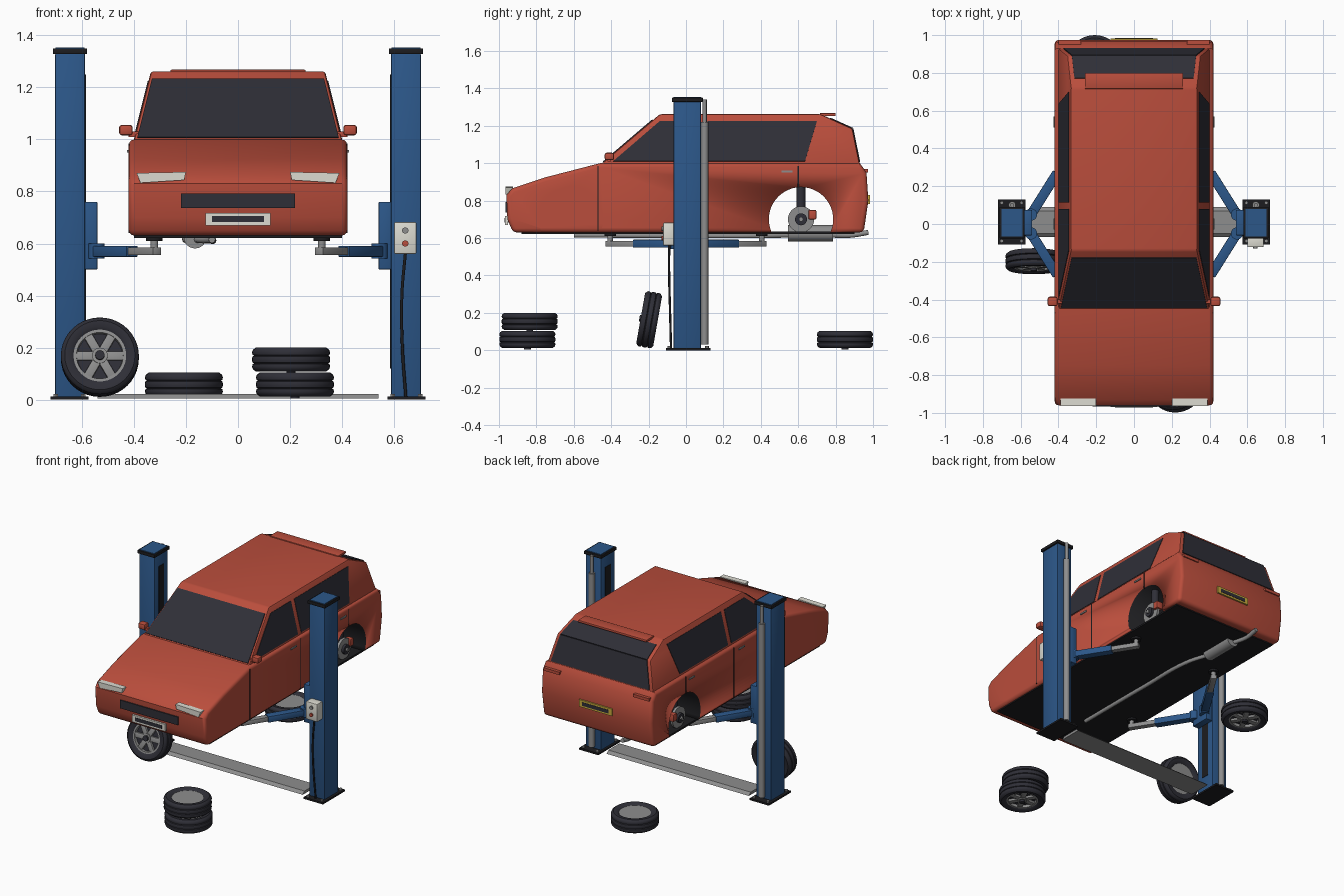
import bpy, bmesh, math
from mathutils import Matrix, Vector

if "Cube" in bpy.data.objects:
    bpy.data.objects.remove(bpy.data.objects["Cube"])


def material(name, r, g, b):
    mat = bpy.data.materials.new(name)
    mat.use_nodes = True
    mat.diffuse_color = (r, g, b, 1)
    mat.node_tree.nodes["Principled BSDF"].inputs["Base Color"].default_value = (r, g, b, 1)
    return mat


RED = material("red paint", .49, .075, .045)
BLUE = material("blue steel", .025, .095, .25)
DARK = material("dark glass and rubber", .028, .028, .038)
BLACK = material("black underside", .012, .012, .014)
STEEL = material("bare steel", .27, .27, .27)
CREAM = material("cream white", .72, .71, .64)
YELLOW = material("yellow plate", .6, .42, .05)


def finish(bm, name, mat, matrix=None, angle=35):
    """Turn a bmesh into a shaded object."""
    bmesh.ops.recalc_face_normals(bm, faces=bm.faces)
    if matrix:
        bm.transform(matrix)
    mesh = bpy.data.meshes.new(name)
    bm.to_mesh(mesh)
    bm.free()
    for face in mesh.polygons:
        face.use_smooth = True
    mesh.set_sharp_from_angle(angle=math.radians(angle))
    mesh.materials.append(mat)
    obj = bpy.data.objects.new(name, mesh)
    bpy.context.collection.objects.link(obj)
    return obj


def bevel_sharp(bm, width, limit, segments=2):
    bmesh.ops.recalc_face_normals(bm, faces=bm.faces)
    edges = [e for e in bm.edges if e.calc_face_angle(0) > limit]
    bmesh.ops.bevel(bm, geom=edges, offset=width, segments=segments, profile=.5, affect='EDGES')


def box(name, mat, low, high, bevel=0, matrix=None):
    low, high = Vector(low), Vector(high)
    bm = bmesh.new()
    bmesh.ops.create_cube(bm, size=1)
    for v in bm.verts:
        v.co = [(a + b) / 2 + c * abs(b - a) for a, b, c in zip(low, high, v.co)]
    if bevel:
        bevel_sharp(bm, bevel, 1)
    return finish(bm, name, mat, matrix)


def rod(name, mat, start, end, radius, sides=24, matrix=None):
    start, end = Vector(start), Vector(end)
    axis = end - start
    bm = bmesh.new()
    bmesh.ops.create_cone(bm, cap_ends=True, segments=sides, radius1=radius, radius2=radius,
                          depth=axis.length)
    bm.transform(Matrix.Translation((start + end) / 2)
                 @ axis.to_track_quat('Z', 'Y').to_matrix().to_4x4())
    return finish(bm, name, mat, matrix)


def loft(name, mat, ring_a, ring_b, bevel=0, limit=1, segments=2):
    """Solid between two matching outlines."""
    bm = bmesh.new()
    a, b = [[bm.verts.new(p) for p in ring] for ring in (ring_a, ring_b)]
    bm.faces.new(a)
    bm.faces.new(b)
    for i in range(len(a)):
        bm.faces.new((a[i - 1], a[i], b[i], b[i - 1]))
    if bevel:
        bevel_sharp(bm, bevel, limit, segments)
    return finish(bm, name, mat)


def plate(name, mat, points, outward, thick=.005):
    """Thin panel standing slightly proud of a surface."""
    points = [Vector(p) for p in points]
    normal = (points[1] - points[0]).cross(points[2] - points[0]).normalized()
    if normal.dot(Vector(outward)) < 0:
        normal.negate()
    return loft(name, mat, [p - normal * .003 for p in points], [p + normal * thick for p in points])


def lathe(name, mat, profile, matrix, sides=40):
    bm = bmesh.new()
    rings = [[bm.verts.new((r * math.cos(t), r * math.sin(t), z)) for r, z in profile]
             for t in (math.tau * k / sides for k in range(sides))]
    for k in range(sides):
        for i in range(len(profile)):
            bm.faces.new((rings[k - 1][i - 1], rings[k][i - 1], rings[k][i], rings[k - 1][i]))
    return finish(bm, name, mat, matrix)


def tube(name, mat, points, radius):
    curve = bpy.data.curves.new(name, 'CURVE')
    curve.dimensions = '3D'
    curve.bevel_depth, curve.bevel_resolution, curve.use_fill_caps = radius, 3, True
    spline = curve.splines.new('BEZIER')
    spline.bezier_points.add(len(points) - 1)
    for knot, p in zip(spline.bezier_points, points):
        knot.co = p
        knot.handle_left_type = knot.handle_right_type = 'AUTO'
    curve.materials.append(mat)
    bpy.context.collection.objects.link(bpy.data.objects.new(name, curve))


# Lower car body with wheel arches cut right through
AXLES, HUB_Z, ARCH = (-.615, .615), .7, .172
side = [(-.925, .63), (-.955, .7), (-.96, .83), (-.93, .865), (-.75, .925), (-.46, 1),
        (.93, 1), (.965, .95), (.975, .8), (.95, .63)]
body = loft("car_body", RED, [(-.42, y, z) for y, z in side], [(.42, y, z) for y, z in side],
            .022, 1, 3)
for y in AXLES:
    cutter = rod("arch_cutter", BLACK, (-.6, y, HUB_Z), (.6, y, HUB_Z), ARCH, 48)
    cutter.hide_render = True
    cut = body.modifiers.new("arch", 'BOOLEAN')
    cut.operation, cut.solver, cut.object = 'DIFFERENCE', 'EXACT', cutter
    bpy.context.view_layer.objects.active = body
    bpy.ops.object.modifier_apply(modifier=cut.name)
    bpy.data.objects.remove(cutter)
while len(body.data.materials) < 2:
    body.data.materials.append(BLACK)
body.data.materials[1] = BLACK
for face in body.data.polygons:
    reach = min(math.hypot(face.center.y - y, face.center.z - HUB_Z) for y in AXLES)
    face.material_index = int(abs(reach - ARCH) < .004 and abs(face.normal.x) < .3)
box("underbody", BLACK, (-.4, -.88, .622), (.4, .9, .634))


# Cabin, narrowing towards the roof
def half_width(z):
    return .4 - (z - 1) * .25


cabin = [(-.46, .99), (-.14, 1.262), (.72, 1.262), (.89, 1.185), (.93, .99)]
loft("cabin", RED, *[[(s * half_width(z), y, z) for y, z in cabin] for s in (-1, 1)], .01, .4)
box("roof_spoiler", RED, (-.26, .715, 1.252), (.26, .8, 1.268), .004)


# Windows
def cross_window(name, lower, upper, margin, outward):
    (ya, za), (yb, zb) = lower, upper
    wa, wb = half_width(za) - margin, half_width(zb) - margin
    plate(name, DARK, [(-wa, ya, za), (wa, ya, za), (wb, yb, zb), (-wb, yb, zb)], outward)


cross_window("windscreen", (-.442, 1.005), (-.178, 1.23), .012, (0, -1, 1))
cross_window("rear_window_upper", (.89, 1.185), (.77, 1.239), .025, (0, 1, 1))
cross_window("rear_window_lower", (.927, 1.005), (.89, 1.185), .025, (0, 1, 0))
panes = {"front_side_window": [(-.39, 1.01), (-.14, 1.225), (.08, 1.225), (.08, 1.01)],
         "rear_side_window": [(.115, 1.01), (.115, 1.225), (.7, 1.225), (.636, 1.01)]}
for s in (-1, 1):
    for name, pane in panes.items():
        plate(name, DARK, [(s * half_width(z), y, z) for y, z in pane], (s, 0, 0), .003)

    # Doors, mirrors and lamps on each side
    for y, low in ((-.47, .64), (.08, .64), (.6, .87)):
        box("door_seam", BLACK, (s * .415, y - .003, low), (s * .421, y + .003, .985))
    for y in (0, .54):
        box("door_handle", STEEL, (s * .415, y - .03, .95), (s * .426, y + .03, .96))
    box("mirror", RED, (s * .405, -.435, 1.016), (s * .457, -.385, 1.056), .01)
    box("mirror_stalk", RED, (s * .37, -.42, 1.01), (s * .42, -.4, 1.03))
    lamp = [(.39, .871), (.2, .875), (.207, .844), (.375, .833)]
    loft("headlight", CREAM, [(s * x, -.964, z) for x, z in lamp], [(s * x, -.925, z) for x, z in lamp])
    box("tail_light", RED, (s * .28, .95, .95), (s * .4, .973, .97))

    # Bare hubs with disc, caliper and damper
    for y in AXLES:
        rod("brake_disc", STEEL, (s * .36, y, HUB_Z), (s * .378, y, HUB_Z), .07, 32)
        rod("wheel_hub", DARK, (s * .35, y, HUB_Z), (s * .395, y, HUB_Z), .032)
        rod("hub_nose", STEEL, (s * .39, y, HUB_Z), (s * .405, y, HUB_Z), .012)
        rod("axle", BLACK, (s * .1, y, HUB_Z), (s * .36, y, HUB_Z), .018)
        rod("damper", DARK, (s * .34, y, .74), (s * .34, y, .88), .024)
        box("brake_caliper", RED, (s * .345, y + .04, .7), (s * .392, y + .082, .75), .006)

# Grille and number plates
box("grille", DARK, (-.22, -.966, .737), (.22, -.94, .793))
for name, mat, y, z in (("front_plate", CREAM, -.96, .694), ("rear_plate", YELLOW, .974, .805)):
    box(name, mat, (-.125, y - .009, z - .024), (.125, y + .009, z + .024))
    box(name + "_panel", DARK, (-.1, y - .011, z - .012), (.1, y + .011, z + .012))

# Exhaust
tube("exhaust_pipe", STEEL, [(-.1, -.6, .615), (-.1, 0, .612), (-.11, .4, .612), (-.16, .56, .615)], .013)
rod("muffler", STEEL, (-.165, .545, .625), (-.165, .785, .625), .044)
tube("tail_pipe", STEEL, [(-.18, .78, .615), (-.2, .88, .615), (-.2, .975, .63)], .014)

# Two-post lift
for s in (-1, 1):
    box("post", BLUE, (s * .588, -.066, .01), (s * .703, .08, 1.33), .004)
    box("post_slot", BLACK, (s * .585, -.022, .12), (s * .59, .036, 1.25))
    box("post_cap", BLACK, (s * .58, -.076, 1.328), (s * .712, .09, 1.35), .003)
    box("post_top", BLUE, (s * .59, -.066, 1.348), (s * .702, .08, 1.354))
    box("base_plate", BLACK, (s * .574, -.108, 0), (s * .72, .13, .012))
    for x in (.595, .7):
        for y in (-.09, .112):
            rod("anchor_bolt", STEEL, (s * x, y, .01), (s * x, y, .022), .01, 6)
    rod("lift_cylinder", STEEL, (s * .645, .1, .03), (s * .645, .1, 1.22), .019)
    rod("lift_rod", STEEL, (s * .645, .1, 1.2), (s * .645, .1, 1.34), .011)
    box("carriage", BLUE, (s * .54, -.06, .5), (s * .59, .075, .76), .004)

    # Swing arms with telescopic ends and pads
    for d in (-1, 1):
        pivot, tip = Vector((s * .545, d * .05, .57)), Vector((s * .322, d * .405, .57))
        length = (tip - pivot).length
        turn = Matrix.Translation(pivot) @ (tip - pivot).to_track_quat('X', 'Z').to_matrix().to_4x4()
        box("arm_outer", BLUE, (-.02, -.026, -.021), (length * .62, .026, .021), .003, turn)
        box("arm_inner", STEEL, (length * .5, -.019, -.015), (length + .02, .019, .015), .002, turn)
        rod("arm_pivot", BLUE, pivot - Vector((0, 0, .028)), pivot + Vector((0, 0, .03)), .032)
        rod("pad_stem", STEEL, tip, tip + Vector((0, 0, .045)), .015)
        rod("lift_pad", BLACK, tip + Vector((0, 0, .04)), tip + Vector((0, 0, .056)), .032)

# Cable cover on the ground and control box with its lead
cover = [(-.07, .004), (-.05, .022), (.07, .022), (.09, .004)]
loft("floor_cover", STEEL, *[[(x, y, z) for y, z in cover] for x in (-.54, .54)])
box("control_box", CREAM, (.6, -.122, .56), (.686, -.06, .682), .005)
for name, mat, z in (("up_button", STEEL, .65), ("stop_button", RED, .6)):
    rod(name, mat, (.643, -.115, z), (.643, -.13, z), .012)
tube("control_lead", BLACK, [(.644, -.09, .57), (.63, -.09, .4), (.632, -.085, .2), (.645, -.08, .012)], .006)

# Loose wheels, spoked side along local +z
HALF_TYRE = [(.1, .036), (.112, .045), (.135, .046), (.146, .038), (.15, .028), (.148, .018),
             (.142, .015), (.148, .012), (.15, .004)]
TYRE = HALF_TYRE + [(r, -z) for r, z in reversed(HALF_TYRE)]


def wheel(location, tilt):
    place = Matrix.Translation(location) @ Matrix.Rotation(math.radians(tilt), 4, 'X')
    lathe("tyre", DARK, TYRE, place)
    rod("rim_back", STEEL, (0, 0, -.036), (0, 0, .015), .102, 40, place)
    rod("rim_shadow", DARK, (0, 0, .01), (0, 0, .019), .09, 40, place)
    lathe("rim_lip", STEEL, [(.086, .01), (.103, .01), (.103, .037), (.09, .037)], place)
    for k in range(6):
        spoke = place @ Matrix.Rotation(math.tau * k / 6, 4, 'Z')
        box("spoke", STEEL, (.01, -.017, .012), (.092, .017, .034), .003, spoke)
    rod("hub_cap", STEEL, (0, 0, .01), (0, 0, .04), .03, 24, place)
    rod("hub_bore", DARK, (0, 0, .03), (0, 0, .053), .018, 24, place)


wheel((-.208, .85, .058), 180)
wheel((.219, -.848, .058), 180)
wheel((.204, -.836, .154), 180)
wheel((-.531, -.197, .163), 80)
